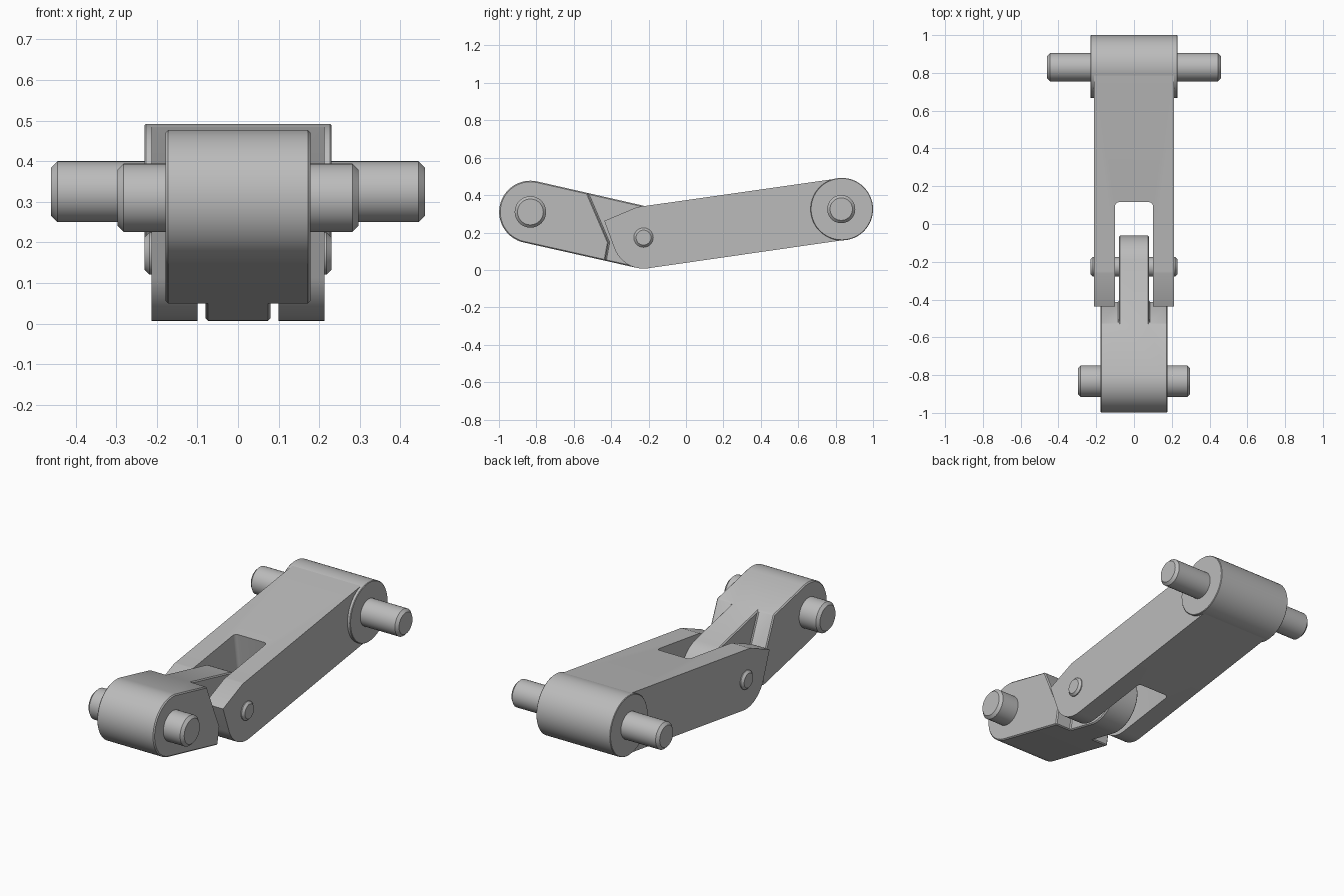
import bpy
import bmesh
from math import radians, cos, sin
from mathutils import Vector

if "Cube" in bpy.data.objects:
    bpy.data.objects.remove(bpy.data.objects["Cube"])

steel = bpy.data.materials.new("steel grey")
steel.use_nodes = True
GREY = (0.5, 0.5, 0.5, 1)
steel.diffuse_color = GREY
steel.node_tree.nodes["Principled BSDF"].inputs["Base Color"].default_value = GREY

# Joint centres in the side plane (y, z)
REAR = Vector((0.833, 0.325))
ELBOW = Vector((-0.227, 0.173))
FRONT = Vector((-0.832, 0.31))
R = 0.166


def arc(centre, radius, start, end, steps=32):
    """Points of an arc in the side plane, angles in degrees."""
    angles = [radians(start + (end - start) * i / steps) for i in range(steps + 1)]
    return [(centre[0] + radius * cos(a), centre[1] + radius * sin(a)) for a in angles]


def prism(name, profile, x0, x1):
    """Extrude a side profile across x."""
    bm = bmesh.new()
    face = bm.faces.new([bm.verts.new((x0, y, z)) for y, z in profile])
    side = bmesh.ops.extrude_face_region(bm, geom=[face])
    verts = [v for v in side["geom"] if isinstance(v, bmesh.types.BMVert)]
    bmesh.ops.translate(bm, verts=verts, vec=(x1 - x0, 0, 0))
    bmesh.ops.recalc_face_normals(bm, faces=bm.faces)
    mesh = bpy.data.meshes.new(name)
    bm.to_mesh(mesh)
    bm.free()
    mesh.materials.append(steel)
    obj = bpy.data.objects.new(name, mesh)
    bpy.context.collection.objects.link(obj)
    return obj


def activate(obj):
    bpy.ops.object.select_all(action="DESELECT")
    obj.select_set(True)
    bpy.context.view_layer.objects.active = obj


def bevel(obj, width, segments=1):
    mod = obj.modifiers.new("Bevel", "BEVEL")
    mod.width = width
    mod.segments = segments
    mod.limit_method = "ANGLE"
    mod.angle_limit = radians(40)
    activate(obj)
    bpy.ops.object.modifier_apply(modifier=mod.name)


def cut(obj, cutter):
    mod = obj.modifiers.new("Cut", "BOOLEAN")
    mod.operation = "DIFFERENCE"
    mod.solver = "EXACT"
    mod.object = cutter
    cutter.hide_render = True
    activate(obj)
    bpy.ops.object.modifier_apply(modifier=mod.name)
    bpy.data.objects.remove(cutter)


def smooth(obj):
    activate(obj)
    bpy.ops.object.shade_smooth_by_angle(angle=radians(30))


def pin(name, centre, radius, half, chamfer):
    obj = prism(name, arc(centre, radius, 0, 352.5, 47), -half, half)
    bevel(obj, chamfer)
    smooth(obj)


# Long rear link with a pointed fork end
tilt = 8.2
fork_tip = [(-0.26, 0.337), (-0.437, 0.262)]
outline = (arc(REAR, R - 0.001, tilt - 90, tilt + 90)
           + arc(ELBOW, R, tilt + 90, tilt + 90, 0 + 1)[:1]
           + fork_tip
           + arc(ELBOW, R, 202, 270 + tilt, 16))
rear_link = prism("rear_link", outline, -0.213, 0.213)

# Fork slot, square to the link, with rounded inner corners
slot = prism("slot_cutter", [(-0.9, -0.5), (0, -0.5), (0, 0.5), (-0.9, 0.5)], -0.1, 0.1)
bm = bmesh.new()
bm.from_mesh(slot.data)
corners = [e for e in bm.edges if all(v.co.y > -0.1 for v in e.verts)
           and abs(e.verts[0].co.z - e.verts[1].co.z) > 0.5]
bmesh.ops.bevel(bm, geom=corners, offset=0.02, segments=5, profile=0.5, affect="EDGES")
bm.to_mesh(slot.data)
bm.free()
slot.location = (0, 0.14, 0.22)
slot.rotation_euler.x = radians(tilt)
bpy.context.view_layer.update()
cut(rear_link, slot)
smooth(rear_link)

# Round boss standing slightly proud at the rear joint
boss = prism("rear_boss", arc(REAR, R + 0.001, 0, 354, 59), -0.23, 0.23)
bevel(boss, 0.003)
smooth(boss)

# Short front link: full-width block narrowed to a tongue by two side cuts
lean = -12.6
capsule = (arc(ELBOW, R, lean - 90, lean + 90)
           + arc(FRONT, R + 0.001, lean + 90, lean + 270))
front_link = prism("front_link", capsule, -0.178, 0.178)
shoulder = [(-0.56, 0.488), (-0.414, 0.147), (-0.447, -0.03), (0.1, -0.1), (0.1, 0.5)]
for side in (-1, 1):
    cut(front_link, prism("shoulder_cutter", shoulder, side * 0.08, side * 0.3))
bevel(front_link, 0.006)
smooth(front_link)

# Pins through the three joints
pin("rear_pin", REAR - Vector((0.003, 0)), 0.075, 0.46, 0.015)
pin("elbow_pin", ELBOW, 0.052, 0.23, 0.012)
pin("front_pin", FRONT, 0.084, 0.297, 0.015)
